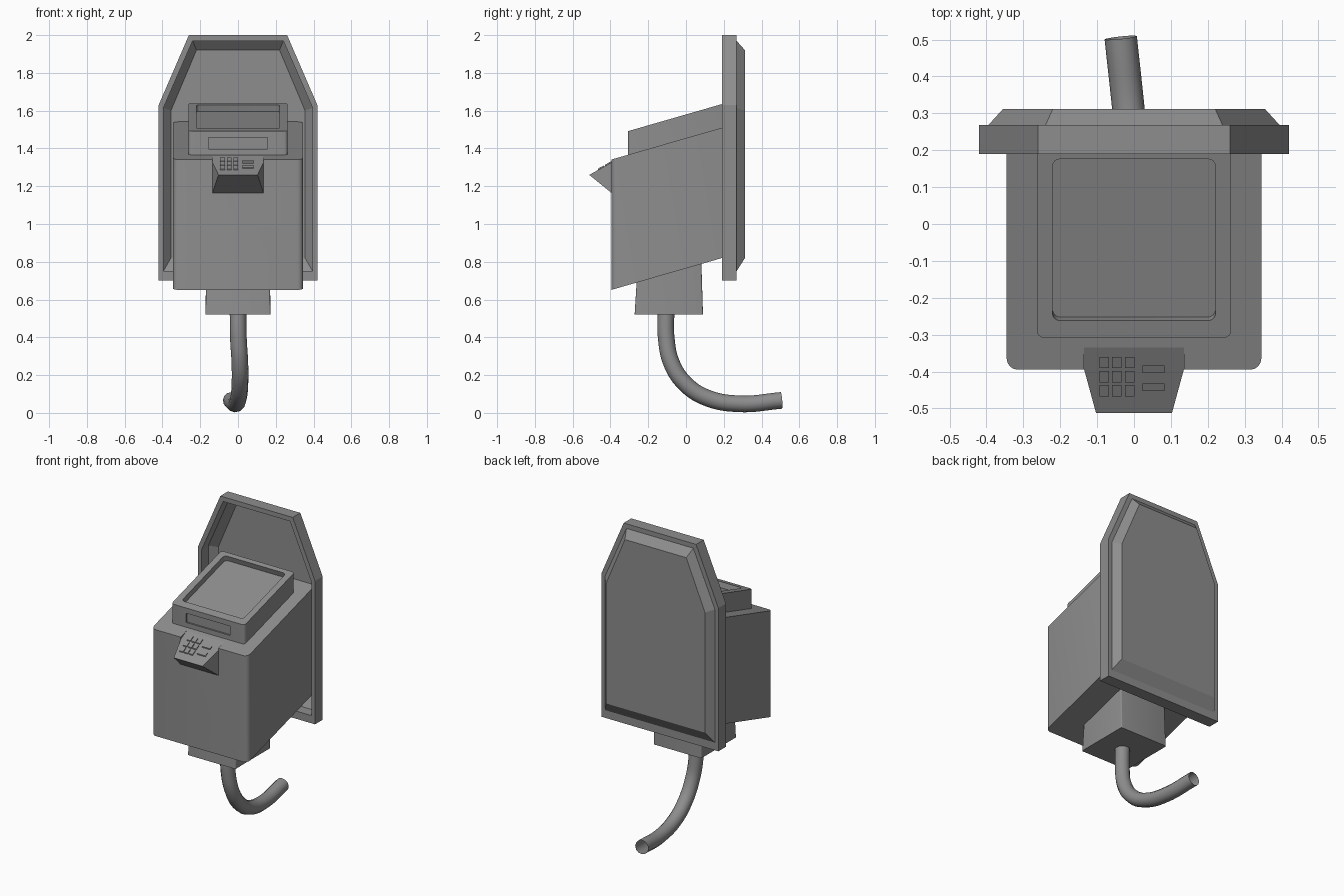
import bpy
import bmesh
import math
from mathutils import Vector

if "Cube" in bpy.data.objects:
    bpy.data.objects.remove(bpy.data.objects["Cube"], do_unlink=True)

grey = bpy.data.materials.new("mid grey")
grey.use_nodes = True
COLOUR = (0.27, 0.27, 0.27, 1)
grey.diffuse_color = COLOUR
grey.node_tree.nodes["Principled BSDF"].inputs["Base Color"].default_value = COLOUR

SLOPE = 0.288


def loft(name, loops, smooth=True):
    """Closed solid through a list of equal-length point loops."""
    bm = bmesh.new()
    rings = [[bm.verts.new(p) for p in loop] for loop in loops]
    n = len(rings[0])
    for a, b in zip(rings, rings[1:]):
        for i in range(n):
            j = (i + 1) % n
            bm.faces.new((a[i], a[j], b[j], b[i]))
    bm.faces.new(rings[0])
    bm.faces.new(rings[-1])
    bmesh.ops.recalc_face_normals(bm, faces=bm.faces)
    me = bpy.data.meshes.new(name)
    bm.to_mesh(me)
    bm.free()
    me.materials.append(grey)
    ob = bpy.data.objects.new(name, me)
    bpy.context.collection.objects.link(ob)
    if smooth:
        bpy.ops.object.select_all(action='DESELECT')
        ob.select_set(True)
        bpy.context.view_layer.objects.active = ob
        bpy.ops.object.shade_smooth_by_angle(angle=math.radians(35))
    return ob


def plan(half, front, back, r, height, slope=0.0, steps=5):
    """Rounded rectangle in plan, tilted so z rises towards the back."""
    corners = [(half - r, back - r), (r - half, back - r),
               (r - half, front + r), (half - r, front + r)]
    pts = []
    for k, (cx, cy) in enumerate(corners):
        for s in range(steps):
            a = math.pi / 2 * (k + s / (steps - 1))
            x, y = cx + r * math.cos(a), cy + r * math.sin(a)
            pts.append((x, y, height + slope * y))
    return pts


def cut(ob, cutter):
    mod = ob.modifiers.new("cut", 'BOOLEAN')
    mod.object = cutter
    mod.solver = 'EXACT'
    bpy.context.view_layer.objects.active = ob
    bpy.ops.object.modifier_apply(modifier="cut")
    bpy.data.objects.remove(cutter, do_unlink=True)


# Back shield: a shallow six-sided tray with a chamfered back
def hexagon(half, low, shoulder, top, top_half, y):
    right = [(half, y, low), (half, y, shoulder), (top_half, y, top)]
    return right + [(-x, y, z) for x, y, z in reversed(right)]


def rim(y):
    return hexagon(0.42, 0.70, 1.63, 2.0, 0.26, y)


def lip(y):
    return hexagon(0.395, 0.75, 1.615, 1.97, 0.24, y)


def panel(y):
    return hexagon(0.355, 0.82, 1.60, 1.92, 0.22, y)


loft("back_shield", [panel(0.305), lip(0.26), lip(0.19), rim(0.19),
                     rim(0.268), lip(0.268), panel(0.312)], smooth=False)

# Main housing with sloping top and bottom
body = loft("housing", [plan(0.345, -0.395, 0.30, 0.03, 0.765, SLOPE),
                        plan(0.345, -0.395, 0.30, 0.03, 1.455, SLOPE)])

# Keypad wedge, let into the top front edge of the housing
NOTCH_Y, NOTCH_Z, TIP_Y, TIP_Z = -0.335, 1.359, -0.512, 1.26
PITCH = (NOTCH_Z - TIP_Z) / (NOTCH_Y - TIP_Y)


def pad_z(y):
    return TIP_Z + PITCH * (y - TIP_Y)


cutter = loft("notch_cutter", [
    [(x, NOTCH_Y, NOTCH_Z), (x, -0.45, pad_z(-0.45)), (x, -0.45, 1.5), (x, NOTCH_Y, 1.5)]
    for x in (-0.135, 0.135)], smooth=False)
cut(body, cutter)


def wedge_side(s):
    return [(s * 0.135, NOTCH_Y, NOTCH_Z), (s * 0.135, -0.395, pad_z(-0.395)),
            (s * 0.103, TIP_Y, TIP_Z), (s * 0.103, -0.395, 1.165),
            (s * 0.135, -0.395, 1.165), (s * 0.135, NOTCH_Y, 1.165)]


wedge = loft("keypad_wedge", [wedge_side(-1), wedge_side(1)], smooth=False)
bm = bmesh.new()
bm.from_mesh(wedge.data)
bmesh.ops.triangulate(bm, faces=bm.faces)
bm.to_mesh(wedge.data)
bm.free()


def key(name, x, y, w, d):
    loops = []
    for rise in (-0.004, 0.007):
        loops.append([(x + sx * w / 2, y + sy * d / 2, pad_z(y + sy * d / 2) + rise)
                      for sx, sy in ((1, 1), (-1, 1), (-1, -1), (1, -1))])
    loft(name, loops, smooth=False)


for col in range(3):
    for row in range(3):
        key("number_key", -0.081 + 0.0345 * col, -0.376 - 0.038 * row, 0.026, 0.03)
for y in (-0.394, -0.443):
    key("function_key", 0.053, y, 0.06, 0.02)

# Raised top box with a rounded tray sunk square to its slope
tray_floor = [(x, y + 0.01, z - 0.034)
              for x, y, z in plan(0.221, -0.262, 0.176, 0.02, 1.58, SLOPE)]
top_box = loft("top_box", [
    plan(0.263, -0.308, 0.205, 0.018, 1.40, SLOPE),
    plan(0.263, -0.308, 0.205, 0.018, 1.58, SLOPE),
    plan(0.221, -0.262, 0.176, 0.02, 1.58, SLOPE),
    tray_floor])

# Display window sunk into the front of the top box
cutter = loft("display_cutter", [
    [(x, y, z) for x, z in ((-0.157, 1.397), (0.157, 1.397), (0.157, 1.457), (-0.157, 1.457))]
    for y in (-0.33, -0.298)], smooth=False)
cut(top_box, cutter)

# Cable box under the housing
loft("cable_box", [plan(0.172, -0.272, 0.09, 0.008, 0.52),
                   plan(0.168, -0.258, 0.08, 0.008, 0.82, SLOPE)])

# Bent cable
curve = bpy.data.curves.new("cable", 'CURVE')
curve.dimensions = '3D'
curve.bevel_depth = 0.044
curve.bevel_resolution = 4
curve.resolution_u = 8
path = [(0, -0.105, 0.55), (0.002, -0.105, 0.40), (0.01, -0.075, 0.26), (0.01, 0.0, 0.15),
        (0.003, 0.11, 0.08), (-0.012, 0.28, 0.048), (-0.036, 0.505, 0.066)]
spline = curve.splines.new('BEZIER')
spline.bezier_points.add(len(path) - 1)
for bp, p in zip(spline.bezier_points, path):
    bp.co = Vector(p)
    bp.handle_left_type = bp.handle_right_type = 'AUTO'
curve.materials.append(grey)
cable = bpy.data.objects.new("cable", curve)
bpy.context.collection.objects.link(cable)
